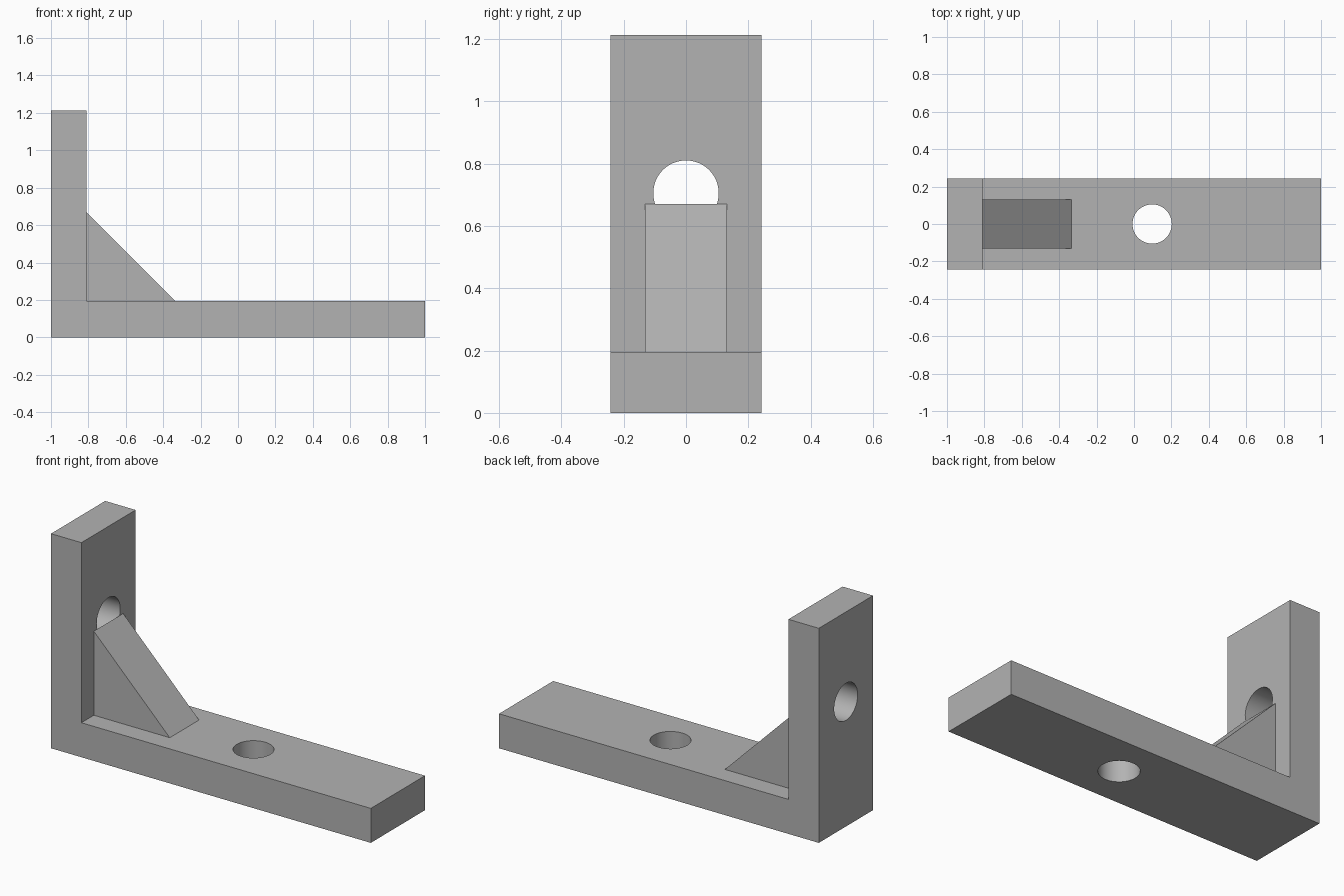
import bpy
import bmesh
from math import pi

cube = bpy.data.objects.get("Cube")
if cube:
    bpy.data.objects.remove(cube, do_unlink=True)

# Plain grey material
grey = bpy.data.materials.new("plain grey")
grey.use_nodes = True
colour = (0.45, 0.45, 0.45, 1)
grey.diffuse_color = colour
grey.node_tree.nodes["Principled BSDF"].inputs["Base Color"].default_value = colour

# Main dimensions
inner_x, floor_z, height = -0.81, 0.195, 1.213
half_width, rib_half_width = 0.242, 0.131
hole_radius = 0.105


def extrude_profile(name, points, half):
    """Extrude an x-z outline symmetrically along y."""
    bm = bmesh.new()
    face = bm.faces.new([bm.verts.new((x, -half, z)) for x, z in points])
    result = bmesh.ops.extrude_face_region(bm, geom=[face])
    moved = [v for v in result["geom"] if isinstance(v, bmesh.types.BMVert)]
    bmesh.ops.translate(bm, verts=moved, vec=(0, 2 * half, 0))
    bmesh.ops.recalc_face_normals(bm, faces=bm.faces)
    mesh = bpy.data.meshes.new(name)
    bm.to_mesh(mesh)
    bm.free()
    mesh.materials.append(grey)
    obj = bpy.data.objects.new(name, mesh)
    bpy.context.collection.objects.link(obj)
    return obj


def drill(target, name, location, rotation=(0, 0, 0)):
    """Cut a round through hole."""
    bpy.ops.mesh.primitive_cylinder_add(
        vertices=64, radius=hole_radius, depth=0.5, location=location, rotation=rotation)
    cutter = bpy.context.object
    cutter.name = name
    cutter.data.materials.append(grey)
    cutter.hide_render = True
    cutter.hide_set(True)
    cut = target.modifiers.new(name, "BOOLEAN")
    cut.operation = "DIFFERENCE"
    cut.solver = "EXACT"
    cut.object = cutter


# L-shaped bracket body
bracket = extrude_profile("bracket_body", [
    (-1, 0), (1, 0), (1, floor_z), (inner_x, floor_z),
    (inner_x, height), (-1, height)], half_width)

# Mounting holes through the base and the upright
drill(bracket, "base_hole_cutter", (0.097, 0, floor_z / 2))
drill(bracket, "upright_hole_cutter", (-0.905, 0, 0.705), (0, pi / 2, 0))

# Apply the cuts, then smooth only the hole walls
bpy.ops.object.select_all(action="DESELECT")
bracket.select_set(True)
bpy.context.view_layer.objects.active = bracket
for cut in list(bracket.modifiers):
    bpy.ops.object.modifier_apply(modifier=cut.name)
for obj in [o for o in bpy.data.objects if o.name.endswith("_hole_cutter")]:
    bpy.data.objects.remove(obj, do_unlink=True)
bpy.ops.object.shade_smooth_by_angle(angle=pi / 6)

# Triangular stiffening rib in the inner corner
extrude_profile("corner_rib", [
    (inner_x, floor_z), (-0.335, floor_z), (inner_x, 0.67)], rib_half_width)
